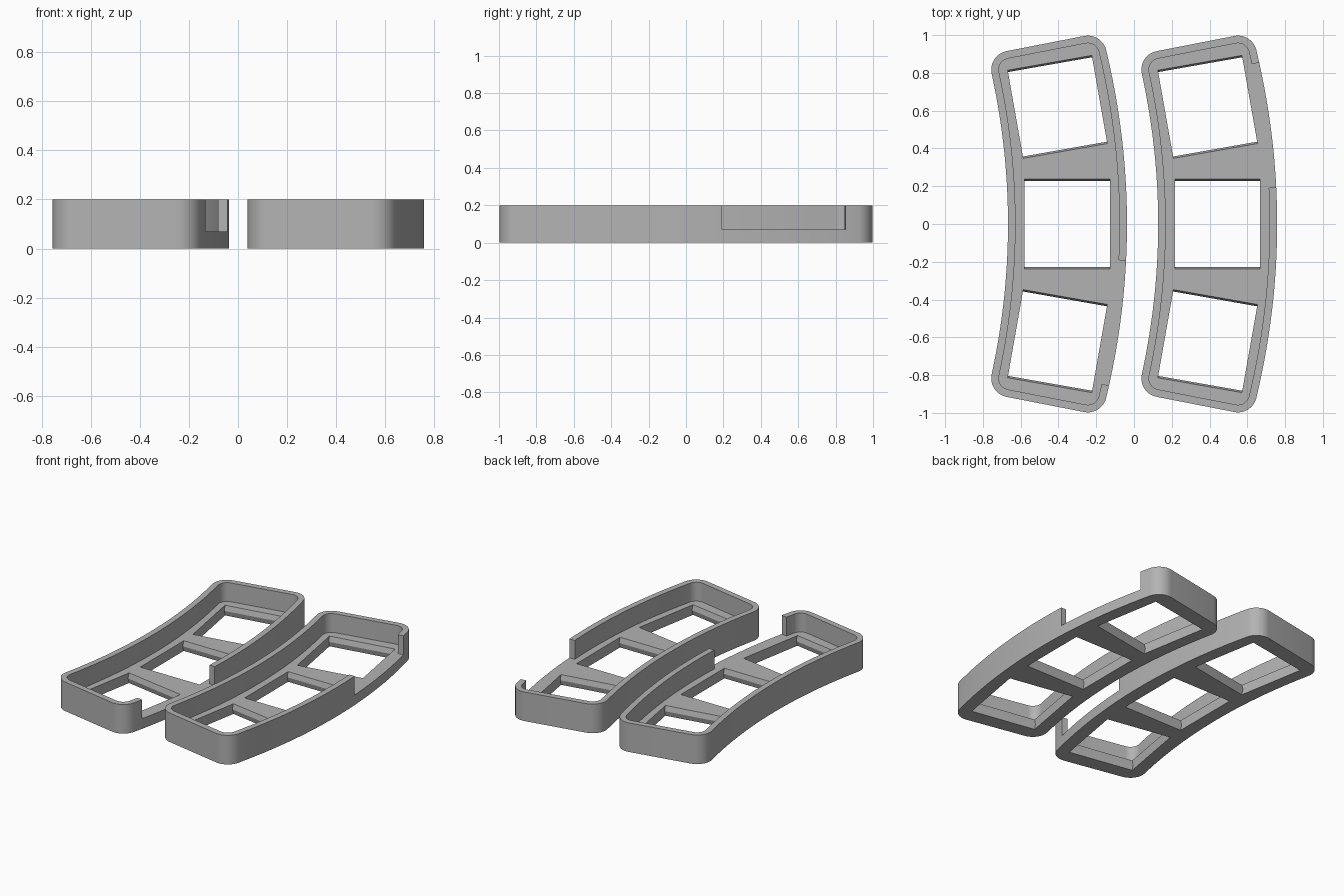
import bpy, bmesh, math
from mathutils import Matrix, Vector

if "Cube" in bpy.data.objects:
    bpy.data.objects.remove(bpy.data.objects["Cube"])

H, FLOOR, WALL, R = 0.2, 0.07, 0.04, 0.1
grey = bpy.data.materials.new("plain grey")
grey.diffuse_color = (0.45, 0.45, 0.45, 1)
grey.use_nodes = True
grey.node_tree.nodes["Principled BSDF"].inputs["Base Color"].default_value = grey.diffuse_color


def loft(name, rings):
    """Closed solid through stacked rings of equal point count."""
    bm = bmesh.new()
    loops = [[bm.verts.new(p) for p in ring] for ring in rings]
    n = len(loops[0])
    for a, b in zip(loops, loops[1:]):
        for i in range(n):
            j = (i + 1) % n
            bm.faces.new((a[i], a[j], b[j], b[i]))
    bm.faces.new(loops[0][::-1])
    bm.faces.new(loops[-1])
    bmesh.ops.recalc_face_normals(bm, faces=bm.faces)
    me = bpy.data.meshes.new(name)
    bm.to_mesh(me)
    bm.free()
    me.materials.append(grey)
    ob = bpy.data.objects.new(name, me)
    bpy.context.collection.objects.link(ob)
    return ob


def corner_arc(corner, a0, a1, inset):
    """Rounded corner between two edges with outward normals a0 and a1 (degrees)."""
    a0, a1 = math.radians(a0), math.radians(a1)
    half = (a1 - a0) / 2
    mid = a0 + half
    d = R / math.cos(half)
    cx, cy = corner[0] - d * math.cos(mid), corner[1] - d * math.sin(mid)
    r = R - inset
    return [(cx + r * math.cos(a0 + (a1 - a0) * i / 10),
             cy + r * math.sin(a0 + (a1 - a0) * i / 10)) for i in range(11)]


def outline(inset):
    """Curved tray outline, symmetric front to back."""
    top_right = corner_arc((-0.17, 1.012), 14, 100, inset)
    top_left = corner_arc((-0.778, 0.897), 100, 193.5, inset)

    def side(x0, end):
        # bowed edge that meets the corner arc exactly
        ex, ey = end
        k = (x0 - ex) / ey ** 2
        return [(x0 - k * y * y, y) for y in (ey * i / 12 for i in range(1, 12))]

    right = side(-0.037 - inset, top_right[0])
    left = side(-0.667 + inset, top_left[-1])
    upper = [(-0.037 - inset, 0)] + right + top_right + top_left + left[::-1]
    lower = [(x, -y) for x, y in upper[1:]][::-1]
    return upper + [(-0.667 + inset, 0)] + lower


def prism(name, pts, z0, z1):
    return loft(name, [[(x, y, z) for x, y in pts] for z in (z0, z1)])


def window(cx, cy, angle):
    """Square opening with a shallow wedge ridge on its two end walls."""
    m = Matrix.Translation((cx, cy, 0)) @ Matrix.Rotation(math.radians(angle), 4, 'Z')
    rings = []
    for z, hy in ((-0.02, 0.237), (0, 0.237), (0.035, 0.227), (FLOOR, 0.237), (0.1, 0.237)):
        rings.append([m @ Vector((sx * 0.226, sy * hy, z))
                      for sx, sy in ((-1, -1), (1, -1), (1, 1), (-1, 1))])
    return loft("window_cutter", rings)


# Left tray: solid body, hollowed, with three windows and a cut-down side wall
tray = prism("left_tray", outline(0), 0, H)
cutters = [
    prism("cavity_cutter", outline(WALL), FLOOR, 0.3),
    prism("side_notch_cutter",
          [(-0.25, -0.835), (0.0, -0.875), (0.0, -0.195), (-0.25, -0.185)], FLOOR, 0.3),
    window(-0.353, 0, 0), window(-0.405, 0.62, 10), window(-0.405, -0.62, -10),
]
for c in cutters:
    mod = tray.modifiers.new("cut", 'BOOLEAN')
    mod.operation, mod.solver, mod.object = 'DIFFERENCE', 'EXACT', c
    c.hide_render = True
bpy.context.view_layer.update()
mesh = bpy.data.meshes.new_from_object(
    tray.evaluated_get(bpy.context.evaluated_depsgraph_get()))
tray.modifiers.clear()
tray.data = mesh
for c in cutters:
    bpy.data.objects.remove(c)

# Right tray: the same part flipped front to back
mesh2 = mesh.copy()
mesh2.transform(Matrix.Translation((0.795, 0, 0)) @ Matrix.Scale(-1, 4, (0, 1, 0)))
mesh2.flip_normals()
right_tray = bpy.data.objects.new("right_tray", mesh2)
bpy.context.collection.objects.link(right_tray)

for ob in (tray, right_tray):
    bpy.ops.object.select_all(action='DESELECT')
    ob.select_set(True)
    bpy.context.view_layer.objects.active = ob
    bpy.ops.object.shade_smooth_by_angle(angle=math.radians(30))
